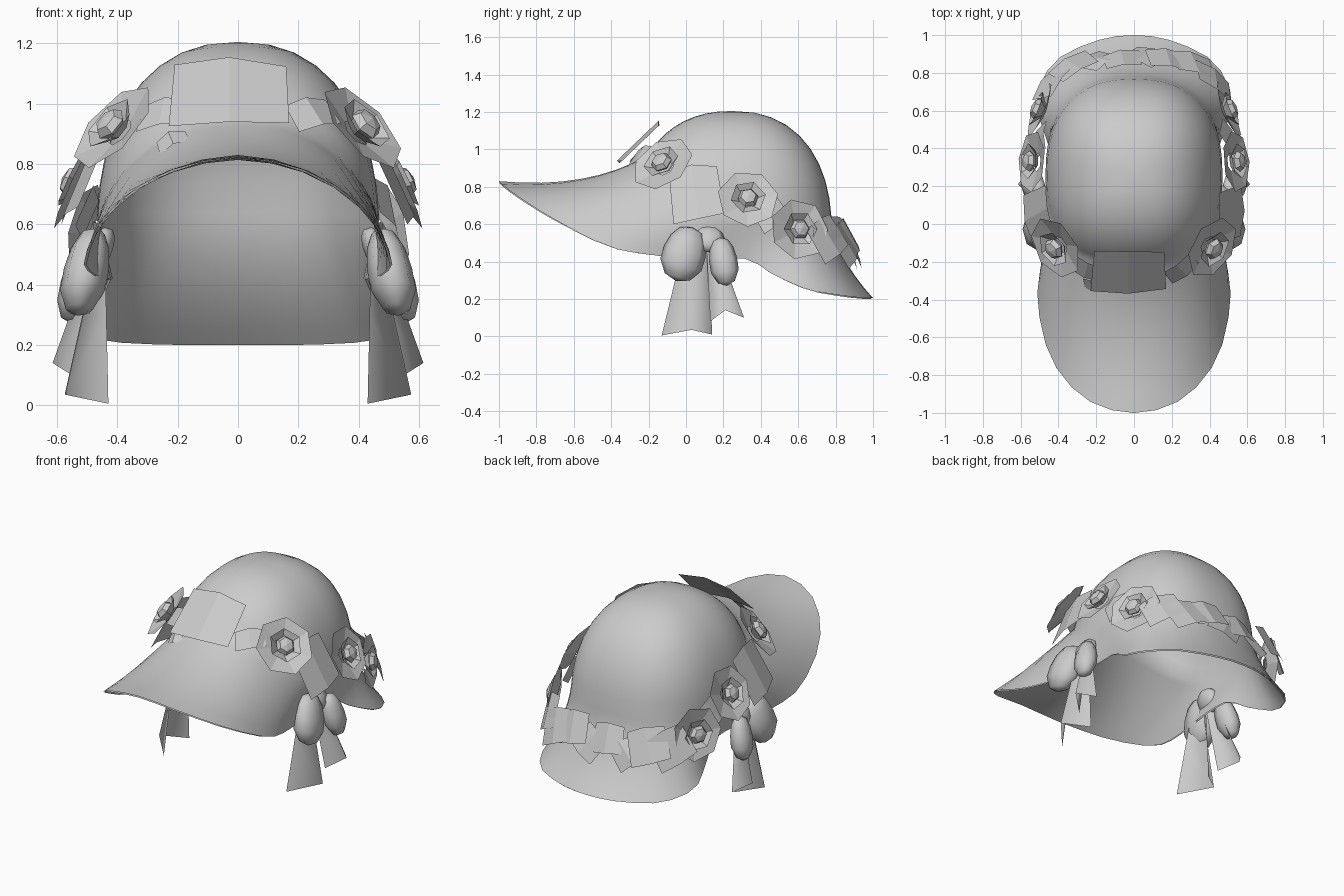
import bpy, bmesh, math
from mathutils import Vector, Matrix

if "Cube" in bpy.data.objects:
    bpy.data.objects.remove(bpy.data.objects["Cube"])

mat = bpy.data.materials.new("plain_grey")
mat.diffuse_color = (0.6, 0.6, 0.6, 1)
mat.use_nodes = True
mat.node_tree.nodes["Principled BSDF"].inputs["Base Color"].default_value = mat.diffuse_color


def make(name, verts, faces, smooth=False):
    me = bpy.data.meshes.new(name)
    me.from_pydata([tuple(v) for v in verts], [], faces)
    me.materials.append(mat)
    ob = bpy.data.objects.new(name, me)
    bpy.context.collection.objects.link(ob)
    bm = bmesh.new()
    bm.from_mesh(me)
    bmesh.ops.remove_doubles(bm, verts=bm.verts, dist=1e-5)
    bmesh.ops.recalc_face_normals(bm, faces=bm.faces)
    bm.to_mesh(me)
    bm.free()
    for p in me.polygons:
        p.use_smooth = smooth
    return ob


def grid_faces(rows, cols, wrap):
    n = cols if wrap else cols - 1
    return [(r * cols + c, r * cols + (c + 1) % cols,
             (r + 1) * cols + (c + 1) % cols, (r + 1) * cols + c)
            for r in range(rows - 1) for c in range(n)]


# Rim outline from front to back on the right side
RIM = [Vector(p) for p in (
    (0, -1, .83), (.25, -.93, .77), (.435, -.72, .635), (.51, -.42, .485),
    (.485, -.18, .435), (.43, .1, .415), (.43, .32, .415), (.47, .47, .33),
    (.52, .66, .25), (.42, .86, .215), (.2, .97, .205), (0, 1, .205))]


def rim(u):
    """Smooth curve through the rim points, mirrored at both ends."""
    f = u * (len(RIM) - 1)
    i = min(int(f), len(RIM) - 2)
    t = f - i
    flip = Vector((-1, 1, 1))
    a = RIM[i - 1] if i else RIM[1] * flip
    d = RIM[i + 2] if i + 2 < len(RIM) else RIM[-2] * flip
    b, c = RIM[i], RIM[i + 1]
    return 0.5 * (2 * b + (c - a) * t + (2 * a - 5 * b + 4 * c - d) * t * t
                  + (3 * b - a - 3 * c + d) * t ** 3)


def dome(th, z):
    """Point on the rounded crown at an angle and height."""
    k = max(0, 1 - ((z - .55) / .655) ** 2.3) ** (1 / 2.3)
    c, s = math.cos(th), math.sin(th)
    ry = .53 if s > 0 else .55
    return Vector((.47 * k * math.copysign(abs(c) ** .82, c),
                   .25 + ry * k * math.copysign(abs(s) ** .82, s), z))


# Hat: crown rows flowing into a flared brim
N, CROWN, BRIM = 48, 9, 8
cols = []
for j in range(N):
    u = j / (N / 2)
    side = 1 if u <= 1 else -1
    u = u if u <= 1 else 2 - u
    th = math.pi * (u - .5)
    s = -math.sin(th)
    front, back = max(s, 0), max(-s, 0)
    zj = .62 + .35 * front ** 1.5 + .02 * back
    J, R = dome(th, zj), rim(u)
    out = Vector((math.cos(th), math.sin(th), 0))
    C = J.lerp(R, .4) + out * (.09 * math.cos(th) * front - .07 * back ** 2)
    C.z -= .13 * front ** 6 + .04 * back
    col = []
    for i in range(CROWN):
        a = i / CROWN
        col.append(dome(th, zj + (1.205 - zj) * math.cos(a * math.pi / 2)))
    for i in range(BRIM + 1):
        t = i / BRIM
        col.append(J * (1 - t) ** 2 + C * 2 * t * (1 - t) + R * t * t)
    cols.append([Vector((p.x * side, p.y, p.z)) for p in col])
rows = CROWN + BRIM + 1
hat = make("hat", [cols[j][i] for i in range(rows) for j in range(N)],
           grid_faces(rows, N, True), True)
# Thin lining inside the hat
lining = hat.modifiers.new("lining", 'SOLIDIFY')
lining.thickness = .008
lining.use_rim = False


def frame(loc, normal, roll):
    q = Vector(normal).to_track_quat('Z', 'Y').to_matrix().to_4x4()
    return Matrix.Translation(loc) @ q @ Matrix.Rotation(math.radians(roll), 4, 'Z')


def flower(name, loc, normal, r, roll=0):
    """Faceted blossom: wide outer cup, inner cup and a rounded bud."""
    m = frame(loc, normal, roll)
    verts, faces = [], []
    for n, profile in ((7, ((.3, -.1), (1, .08))),
                       (6, ((.25, -.05), (.58, .2))),
                       (6, ((.22, 0), (.34, .15), (.25, .3), (0, .36)))):
        base = len(verts)
        for k, (rr, z) in enumerate(profile):
            for i in range(n):
                a = math.tau * i / n
                verts.append(m @ Vector((rr * r * math.cos(a), rr * r * math.sin(a), z * r)))
        faces += [tuple(v + base for v in f) for f in grid_faces(len(profile), n, True)]
    make(name, verts, faces)


def leaf(name, loc, normal, w, h, roll=0):
    """Slightly bent four-sided petal plate."""
    m = frame(loc, normal, roll)
    pts = [(-w, -h, -.01), (0, -h, .01), (w, -h * .9, -.01),
           (w * .95, h * .85, -.01), (0, h, .01), (-w * .9, h * .9, -.01)]
    make(name, [m @ Vector(p) for p in pts], [(0, 1, 4, 5), (1, 2, 3, 4)])


def ribbon_tail(name, sx, top, bottom):
    """Folded strip widening from the knot to the hem."""
    mid = [a.lerp(b, .45) * .75 + a.lerp(b, .1) * .25 for a, b in zip(top, bottom)]
    verts = [Vector((sx * p.x, p.y, p.z)) for row in (top, mid, bottom) for p in row]
    make(name, verts, grid_faces(3, len(top), False), True)


def ribbon_loop(name, sx, loc, scale, tilt):
    """Puffy loop, leaning in at the top."""
    prof = ((0, -1), (.6, -.85), (1, -.4), (1, .1), (.85, .55), (.55, .88), (0, 1))
    rot = Matrix.Rotation(tilt, 3, 'X')
    verts = []
    for rr, z in prof:
        for i in range(8):
            a = math.tau * i / 8
            p = rot @ Vector((rr * math.cos(a) * scale[0] - .05 * (z + 1) / 2,
                              rr * math.sin(a) * scale[1], z * scale[2]))
            p += Vector(loc)
            verts.append((p.x * sx, p.y, p.z))
    make(name, verts, grid_faces(len(prof), 8, True), True)


V = Vector
for sx, tag in ((1, "right"), (-1, "left")):
    # Flower garland on each side
    flower(f"front_flower_{tag}", (sx * .405, -.12, .915), (sx * .65, -.4, .6), .175, 20)
    flower(f"middle_flower_{tag}", (sx * .53, .33, .73), (sx * .9, .08, .42), .165, 10)
    flower(f"rear_flower_{tag}", (sx * .49, .6, .57), (sx * .9, .36, .15), .165, 0)
    # Petal plates between flowers
    leaf(f"side_leaf_{tag}", (sx * .51, .05, .77), (sx * .9, -.1, .4), .14, .16, 10)
    leaf(f"gap_leaf_{tag}", (sx * .5, .45, .66), (sx * .9, .2, .3), .09, .08, 30)
    leaf(f"back_side_leaf_{tag}", (sx * .43, .76, .53), (sx * .7, .7, .35), .12, .11, 25)
    leaf(f"brow_leaf_{tag}", (sx * .25, -.24, .97), (sx * .35, -.6, .6), .09, .06, 10)
    # Bow with two loops and two tails
    ribbon_loop(f"bow_front_loop_{tag}", sx, (.53, -.01, .44), (.075, .115, .15), -.3)
    ribbon_loop(f"bow_back_loop_{tag}", sx, (.555, .2, .4), (.06, .075, .13), .15)
    ribbon_loop(f"bow_knot_{tag}", sx, (.49, .12, .52), (.05, .085, .07), 0)
    ribbon_tail(f"front_tail_{tag}", sx,
                [V((.44, -.02, .46)), V((.48, .05, .46)), V((.44, .12, .46))],
                [V((.43, -.13, .005)), V((.575, .03, .035)), V((.44, .14, .01))])
    ribbon_tail(f"back_tail_{tag}", sx,
                [V((.45, .11, .46)), V((.5, .15, .46)), V((.47, .18, .46))],
                [V((.52, .13, .08)), V((.615, .21, .14)), V((.54, .31, .1))])

# Large petal plate over the brow
leaf("brow_plate", (-.03, -.25, 1.04), (0, -.69, .72), .2, .155, 0)
leaf("brow_small_leaf", (-.22, -.32, .88), (-.3, -.6, .7), .055, .035, 35)

# Petal plates around the back
for i, (x, y, z, w, roll) in enumerate((
        (-.32, .84, .54, .12, 15), (-.19, .87, .47, .09, 40), (-.06, .875, .53, .1, 5),
        (.06, .89, .48, .1, -30), (.18, .875, .54, .11, 15), (.32, .85, .5, .12, 25))):
    leaf(f"back_leaf_{i + 1}", (x, y, z), (x * 1.2, .85, .42), w, w * .9, roll)
